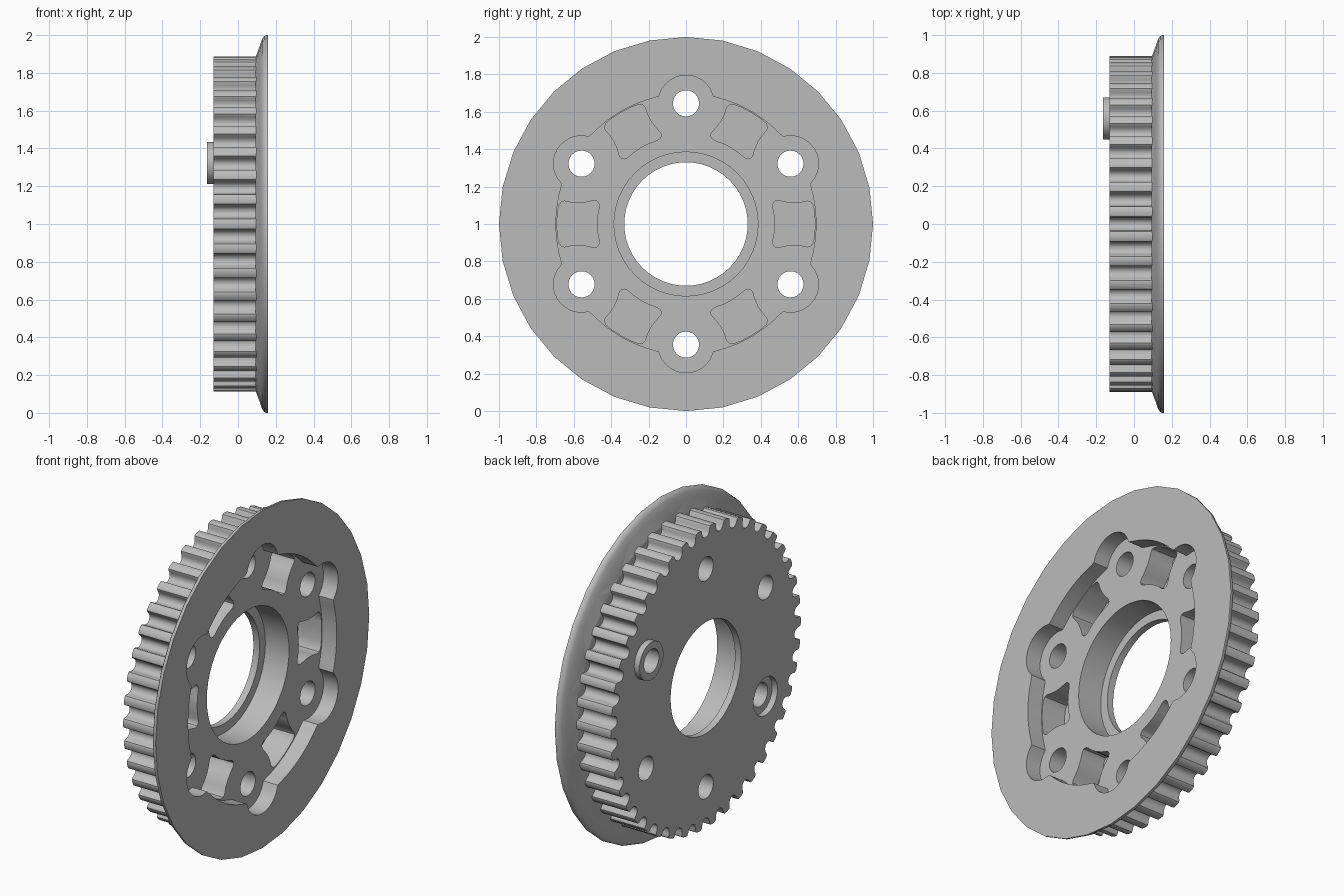
import bpy
import bmesh
from math import sin, cos, pi, sqrt, radians, tau

cube = bpy.data.objects.get("Cube")
if cube:
    bpy.data.objects.remove(cube, do_unlink=True)

grey = bpy.data.materials.new("plain_grey")
grey.use_nodes = True
colour = (0.5, 0.5, 0.5, 1)
grey.diffuse_color = colour
grey.node_tree.nodes["Principled BSDF"].inputs["Base Color"].default_value = colour

TEETH, BACK, FLOOR = 42, -0.13, 0.065
BOLT_R = 0.645
BOLTS = [(BOLT_R * cos(a), BOLT_R * sin(a)) for a in (pi / 2 + i * pi / 3 for i in range(6))]


def loft(name, rings):
    """Closed solid through matching outlines, each given as (x, [(y, z), ...])."""
    bm = bmesh.new()
    loops = [[bm.verts.new((x, y, z + 1)) for y, z in pts] for x, pts in rings]
    n = len(loops[0])
    for a, b in zip(loops, loops[1:]):
        for i in range(n):
            j = (i + 1) % n
            bm.faces.new((a[i], a[j], b[j], b[i]))
    bm.faces.new(loops[0])
    bm.faces.new(loops[-1])
    bmesh.ops.recalc_face_normals(bm, faces=bm.faces)
    mesh = bpy.data.meshes.new(name)
    bm.to_mesh(mesh)
    bm.free()
    mesh.materials.append(grey)
    obj = bpy.data.objects.new(name, mesh)
    bpy.context.scene.collection.objects.link(obj)
    return obj


def prism(name, pts, x0, x1):
    return loft(name, [(x0, pts), (x1, pts)])


def circle(r, n=32, centre=(0, 0)):
    return [(centre[0] + r * cos(tau * i / n), centre[1] + r * sin(tau * i / n)) for i in range(n)]


def rotate(pts, a):
    return [(y * cos(a) - z * sin(a), y * sin(a) + z * cos(a)) for y, z in pts]


# Toothed rim: each tooth has rounded tips and a round-bottomed groove
half = [(0.0, 0.89), (0.02, 0.889), (0.029, 0.885), (0.034, 0.875), (0.036, 0.86),
        (0.044, 0.844), (0.057, 0.834)]
half = [(a, r) for a, r in half]
tooth = [(-a, r) for a, r in reversed(half[1:])] + half + [(pi / TEETH, 0.831)]
outline = []
for i in range(TEETH):
    outline += [(r * cos(a + tau * i / TEETH), r * sin(a + tau * i / TEETH)) for a, r in tooth]
pulley = prism("toothed_pulley", outline, BACK, 0.12)

# Belt flange with a rolled edge
profile = [(0.092, 0.88), (0.118, 0.95), (0.128, 0.98), (0.138, 0.994), (0.15, 1.0), (0.16, 1.0)]
flange = loft("flange", [(x, circle(r)) for x, r in profile])

# Locating boss on the back face
boss = prism("boss", circle(0.112, 32, BOLTS[5]), -0.165, -0.1)


# Recess outline: a round well with a lobe around every bolt hole
def recess_radius(a):
    d = (a - pi / 2 + pi / 6) % (pi / 3) - pi / 6
    k = 0.15 ** 2 - (BOLT_R * sin(d)) ** 2
    return max(0.695, BOLT_R * cos(d) + sqrt(k)) if k > 0 else 0.695


angles = [tau * i / 180 for i in range(180)]
well = [(recess_radius(a) * cos(a), recess_radius(a) * sin(a)) for a in angles]

# Lightening pocket with concave sides and rounded corners
side = [(0.476, 0), (0.472, 0.05), (0.464, 0.09), (0.465, 0.108), (0.474, 0.121), (0.49, 0.126),
        (0.53, 0.117), (0.57, 0.112), (0.61, 0.114), (0.65, 0.122), (0.667, 0.118),
        (0.68, 0.1), (0.687, 0.06), (0.69, 0)]
pocket = side + [(y, -z) for y, z in reversed(side[1:-1])]

cutters = [
    prism("recess_cutter", well, FLOOR, 0.5),
    prism("bearing_seat_cutter", circle(0.385, 48), -0.09, 0.5),
    prism("bore_cutter", circle(0.33, 48), -0.5, 0.5),
    prism("counterbore_cutter", circle(0.112, 32, BOLTS[2]), -0.5, -0.095),
]
for i in range(6):
    cutters.append(prism("bolt_cutter", circle(0.07, 24, BOLTS[i]), -0.5, 0.5))
    cutters.append(prism("pocket_cutter", rotate(pocket, i * pi / 3), -0.09, 0.3))

# Fuse the solids, then cut every opening
for tool in [flange, boss] + cutters:
    mod = pulley.modifiers.new(tool.name, "BOOLEAN")
    mod.operation = "UNION" if tool in (flange, boss) else "DIFFERENCE"
    mod.solver = "EXACT"
    mod.object = tool
bpy.context.view_layer.update()
graph = bpy.context.evaluated_depsgraph_get()
final = bpy.data.meshes.new_from_object(pulley.evaluated_get(graph))
pulley.modifiers.clear()
pulley.data = final
for tool in [flange, boss] + cutters:
    bpy.data.objects.remove(tool, do_unlink=True)

bpy.ops.object.select_all(action="DESELECT")
pulley.select_set(True)
bpy.context.view_layer.objects.active = pulley
bpy.ops.object.shade_smooth_by_angle(angle=radians(32))
